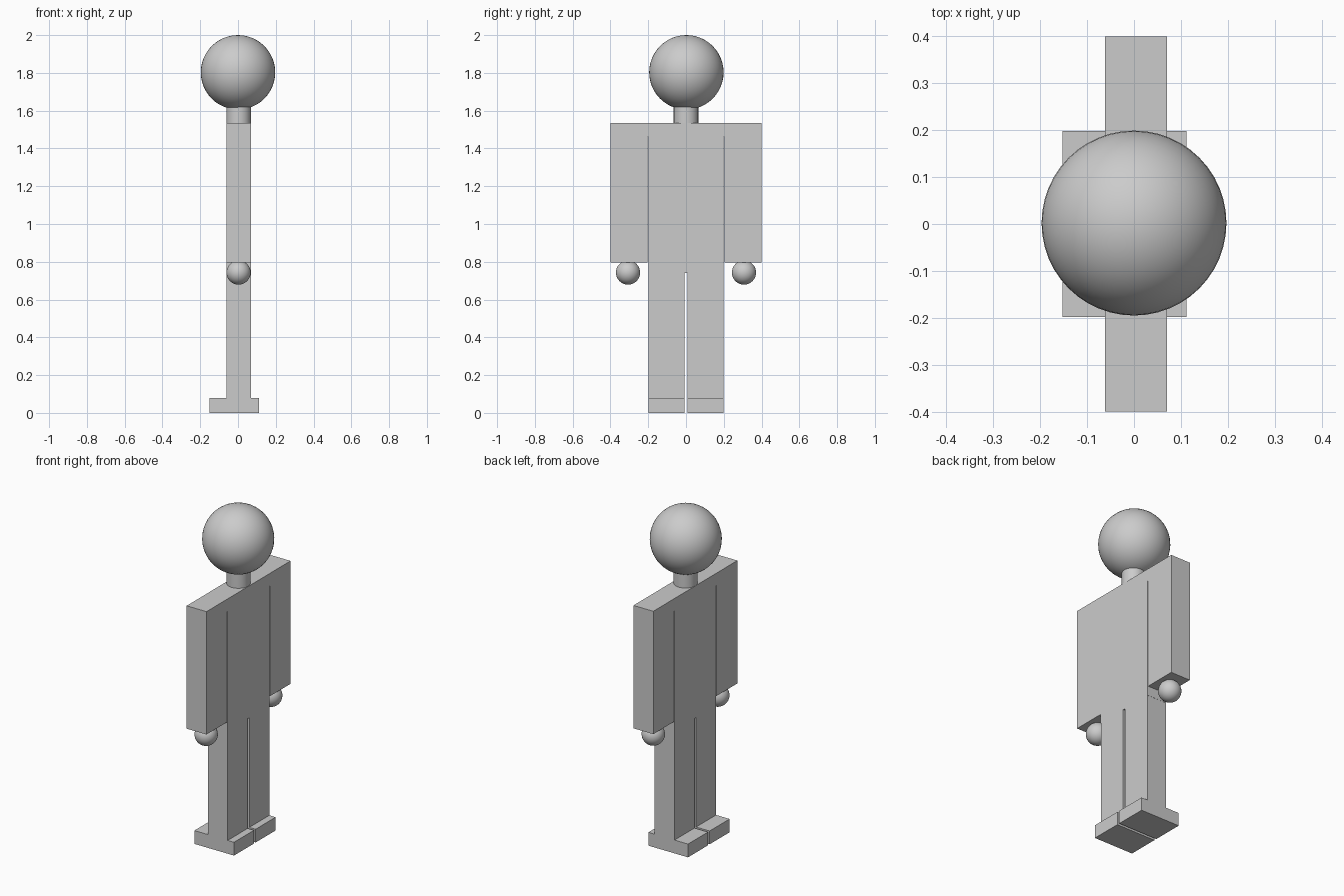
import bpy

if "Cube" in bpy.data.objects:
    bpy.data.objects.remove(bpy.data.objects["Cube"])


def box(name, x, y, z):
    """Box from (min, max) ranges on each axis."""
    r = (x, y, z)
    bpy.ops.mesh.primitive_cube_add(size=1, location=[(a + b) / 2 for a, b in r])
    o = bpy.context.object
    o.name = name
    o.scale = [b - a for a, b in r]
    bpy.ops.object.transform_apply(location=False, rotation=False, scale=True)
    return o


def ball(name, radius, loc, segments=48, rings=24):
    bpy.ops.mesh.primitive_uv_sphere_add(segments=segments, ring_count=rings,
                                         radius=radius, location=loc)
    o = bpy.context.object
    o.name = name
    bpy.ops.object.shade_smooth()
    return o


BODY_X = (-0.062, 0.07)

# Head and neck
ball("head", 0.197, (0, 0.002, 1.803))
bpy.ops.mesh.primitive_cylinder_add(vertices=48, radius=0.065, depth=0.12,
                                    location=(0.003, 0, 1.585))
bpy.context.object.name = "neck"
bpy.ops.object.shade_smooth_by_angle()

# Torso with the shoulder bar across its top
box("torso", BODY_X, (-0.199, 0.199), (0.74, 1.46))
box("shoulders", BODY_X, (-0.4, 0.4), (1.46, 1.535))


def span(side, a, b):
    return tuple(sorted((side * a, side * b)))


# Limbs on both sides
for side, label in ((-1, "right"), (1, "left")):
    box(label + "_arm", BODY_X, span(side, 0.203, 0.4), (0.795, 1.46))
    ball(label + "_hand", 0.064, (0.003, side * 0.307, 0.743), 32, 16)
    box(label + "_leg", BODY_X, span(side, 0.008, 0.198), (0.08, 0.74))
    box(label + "_foot", (-0.152, 0.112), span(side, 0.008, 0.198), (0, 0.08))
